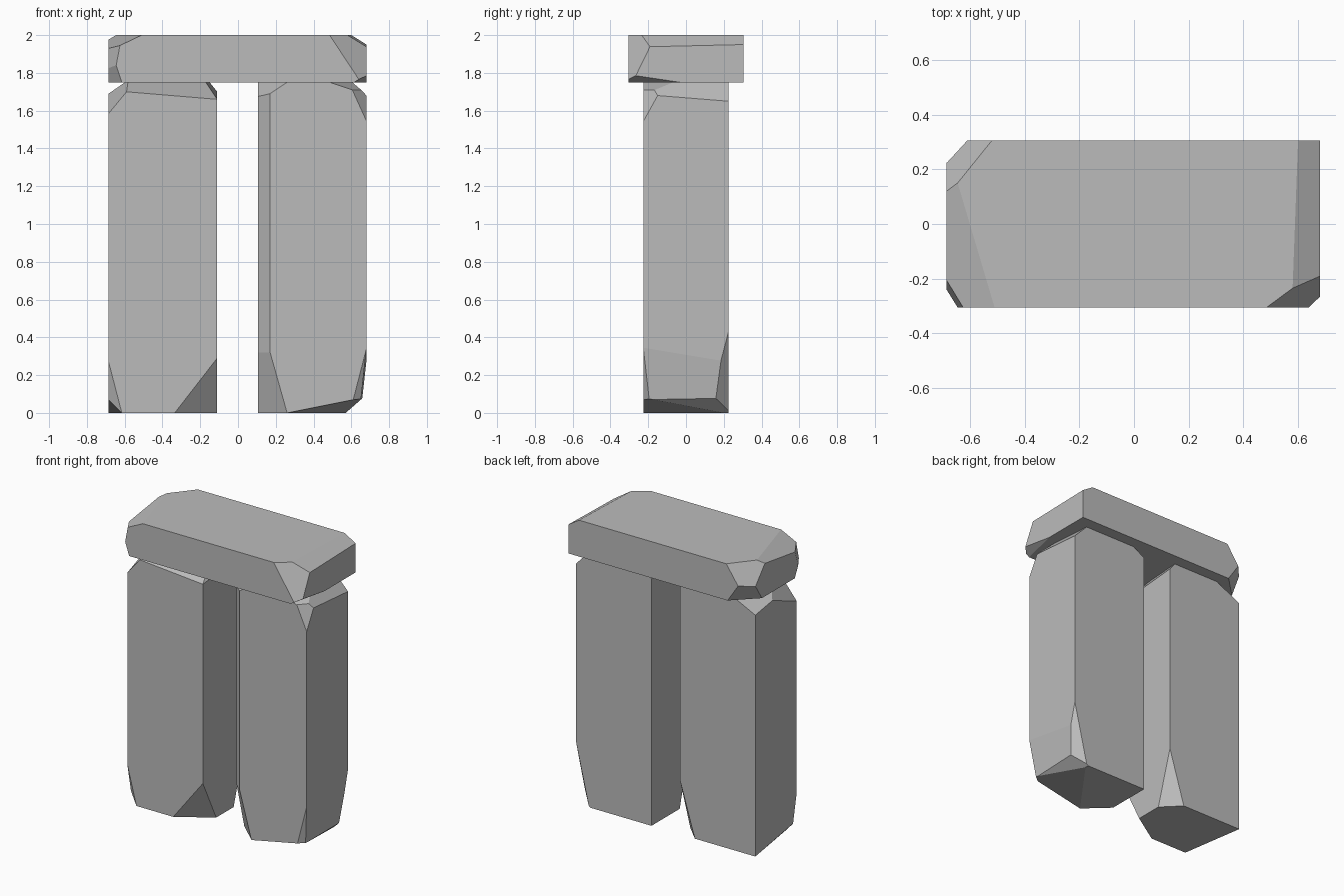
import bpy
import bmesh
from mathutils import Vector

if "Cube" in bpy.data.objects:
    bpy.data.objects.remove(bpy.data.objects["Cube"], do_unlink=True)

# Single stone colour
stone = bpy.data.materials.new("grey_stone")
stone.use_nodes = True
GREY = (0.5, 0.5, 0.5, 1)
stone.diffuse_color = GREY
bsdf = stone.node_tree.nodes["Principled BSDF"]
bsdf.inputs["Base Color"].default_value = GREY
bsdf.inputs["Roughness"].default_value = 0.9


def chipped_block(name, low, high, chips):
    """Box whose corners are sliced off by planes, each through three points."""
    low, high = Vector(low), Vector(high)
    size, centre = high - low, (low + high) / 2
    bm = bmesh.new()
    bmesh.ops.create_cube(bm, size=1)
    for v in bm.verts:
        v.co = centre + Vector(a * b for a, b in zip(v.co, size))
    for a, b, c in chips:
        a, b, c = Vector(a), Vector(b), Vector(c)
        normal = (b - a).cross(c - a).normalized()
        if normal.dot(centre - a) > 0:
            normal.negate()
        bmesh.ops.bisect_plane(bm, geom=bm.verts[:] + bm.edges[:] + bm.faces[:],
                               dist=1e-5, plane_co=a, plane_no=normal,
                               clear_outer=True)
        rim = [e for e in bm.edges if e.is_boundary]
        if rim:
            bmesh.ops.holes_fill(bm, edges=rim, sides=0)
    bmesh.ops.recalc_face_normals(bm, faces=bm.faces[:])
    mesh = bpy.data.meshes.new(name)
    bm.to_mesh(mesh)
    bm.free()
    mesh.materials.append(stone)
    obj = bpy.data.objects.new(name, mesh)
    bpy.context.collection.objects.link(obj)
    return obj


# Lintel slab across the top
F, B, T, U = -.305, .305, 2, 1.75
chipped_block("lintel", (-.685, F, U), (.68, B, T), [
    ((.58, -.235, T), (.6, B, T), (.68, B, 1.95)),
    ((.485, F, T), (.64, F, 1.765), (.68, -.19, 1.94)),
    ((.615, F, U), (.68, -.265, 1.785), (.68, -.03, U)),
    ((-.51, F, T), (-.645, .15, T), (-.625, F, 1.945)),
    ((-.625, F, 1.945), (-.68, -.215, 1.93), (-.645, F, 1.84)),
    ((-.645, F, 1.84), (-.68, -.25, 1.83), (-.615, F, U)),
    ((-.52, B, T), (-.645, .15, T), (-.61, B, 1.87)),
    ((-.61, B, 1.87), (-.53, B, U), (-.68, .23, 1.86)),
])

# Upright on the -x side
F, B, L, R = -.225, .225, -.685, -.11
chipped_block("right_upright", (L, F, 0), (R, B, U), [
    # top chips
    ((-.59, F, 1.7), (R, F, 1.66), (-.4, -.09, U)),
    ((L, F, 1.585), (-.59, F, 1.7), (L, .04, 1.69)),
    ((L, B, 1.66), (L, .04, 1.69), (-.5, B, U)),
    ((R, F, 1.66), (R, B, 1.7), (-.15, B, U)),
    # foot chips
    ((R, F, .29), (-.335, F, 0), (R, -.08, 0)),
    ((R, B, .38), (-.225, B, 0), (R, .11, 0)),
    ((L, F, .27), (-.615, F, 0), (L, -.185, .07)),
    ((-.615, F, 0), (L, -.185, .07), (L, B, 0)),
])

# Upright on the +x side
L, R = .105, .68
chipped_block("left_upright", (L, F, 0), (R, B, U), [
    # long bevel on the inner front edge
    ((.17, F, 0), (.17, F, 1), (L, -.165, 0)),
    # top chips
    ((.17, F, 1.69), (.26, F, U), (L, -.165, 1.675)),
    ((R, -.15, 1.68), (R, B, 1.65), (.6, 0, U)),
    ((.605, F, 1.71), (R, F, 1.545), (R, -.15, 1.68)),
    ((.485, F, U), (.605, F, 1.71), (.655, -.16, 1.71)),
    ((L, B, 1.7), (.19, B, U), (L, .05, U)),
    # foot chips
    ((.17, F, .32), (L, -.165, .32), (.26, F, 0)),
    ((R, F, .345), (R, .165, .28), (.65, F, .07)),
    ((.65, F, .07), (.65, B, .07), (.57, 0, 0)),
    ((.26, F, 0), (.61, F, .07), (.57, .2, 0)),
    ((.61, F, .07), (R, F, .34), (.65, -.195, .07)),
    ((R, B, .43), (.65, .165, .07), (.58, B, 0)),
])
